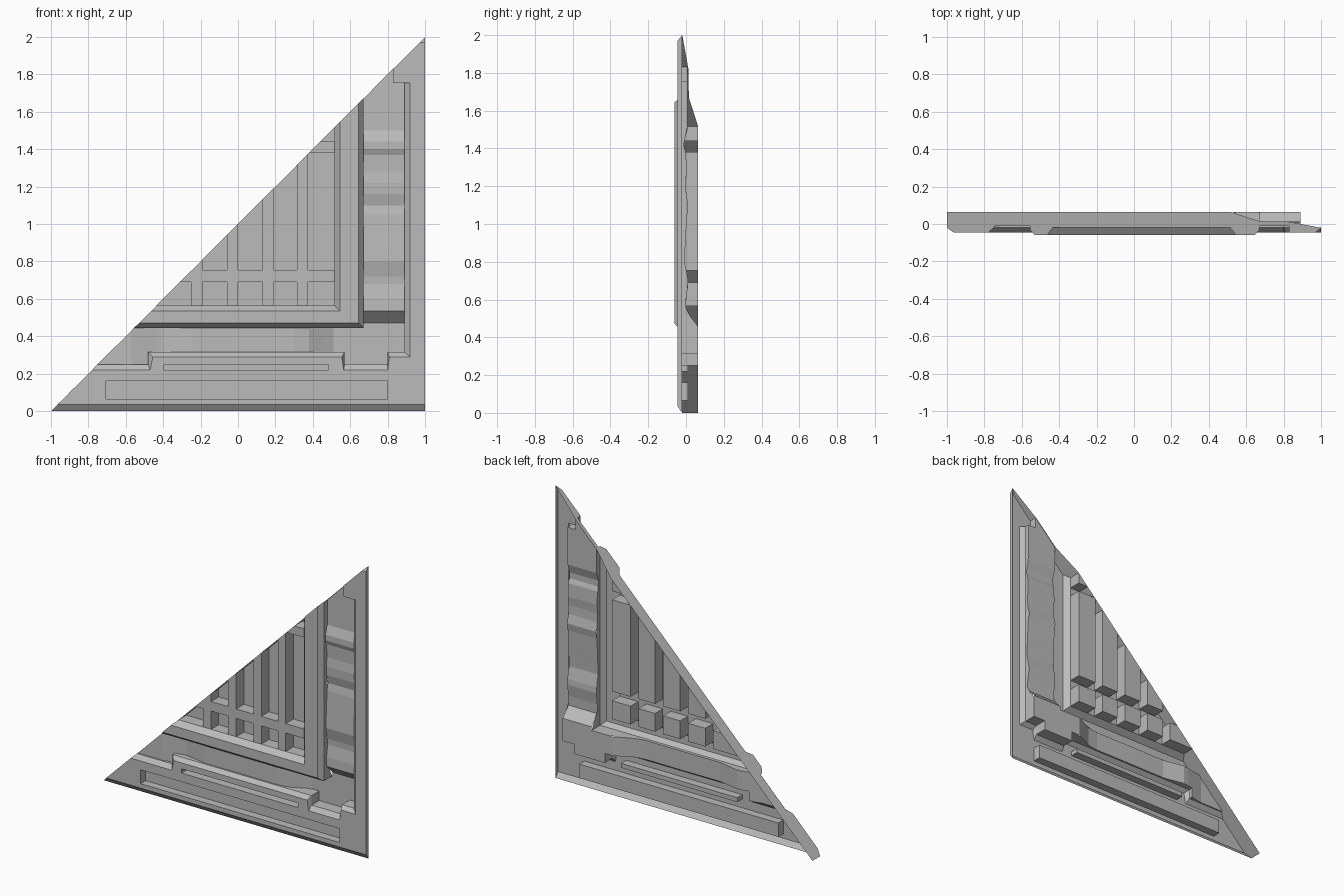
import bpy, bmesh
from mathutils import Vector

if "Cube" in bpy.data.objects:
    bpy.data.objects.remove(bpy.data.objects["Cube"])

RIM, LIP, DEEP, TOP = -0.045, -0.02, 0.063, -0.06

mat = bpy.data.materials.new("panel_grey")
mat.diffuse_color = (0.5, 0.5, 0.5, 1)
mat.use_nodes = True
mat.node_tree.nodes["Principled BSDF"].inputs["Base Color"].default_value = mat.diffuse_color


def finish(name, bm, toward=(0, -1, 0), clip=True):
    """Weld, trim along the diagonal, orient and store a sheet part."""
    bmesh.ops.remove_doubles(bm, verts=bm.verts, dist=1e-4)
    if clip:
        bmesh.ops.bisect_plane(bm, geom=bm.verts[:] + bm.edges[:] + bm.faces[:], dist=1e-5,
                               plane_co=(-1, 0, 0), plane_no=(-1, 0, 1), clear_outer=True)
    bmesh.ops.recalc_face_normals(bm, faces=bm.faces)
    total = sum((f.normal * f.calc_area() for f in bm.faces), Vector())
    if total.dot(Vector(toward)) < 0:
        bmesh.ops.reverse_faces(bm, faces=bm.faces)
    me = bpy.data.meshes.new(name)
    bm.to_mesh(me)
    bm.free()
    me.materials.append(mat)
    ob = bpy.data.objects.new(name, me)
    bpy.context.collection.objects.link(ob)


def sheet(name, polys, **kw):
    bm = bmesh.new()
    for p in polys:
        if len({tuple(round(c, 5) for c in v) for v in p}) > 2:
            bm.faces.new([bm.verts.new(v) for v in p])
    finish(name, bm, **kw)


def strip(a, b):
    """Quads joining two matching paths."""
    return [(a[i], a[i + 1], b[i + 1], b[i]) for i in range(len(a) - 1)]


def at(path, y):
    return [(x, y, z) for x, z in path]


def rect(x0, x1, z0, z1):
    return [(x0, z0), (x1, z0), (x1, z1), (x0, z1)]


def pocket(x0, x1, z0, z1, front, back):
    loop = rect(x0, x1, z0, z1)
    ring = loop + loop[:1]
    return strip(at(ring, front), at(ring, back)) + [at(loop, back)]


def lerp(table, t):
    for (a, u), (b, v) in zip(table, table[1:]):
        if t <= b:
            return u + (v - u) * max(0, t - a) / (b - a)
    return table[-1][1]


# wavy channel floor: depth along x (bottom arm) and along z (right arm)
WAVE_X = [(-1.2, -.01), (-.57, -.012), (-.44, .015), (-.4, .02), (-.25, -.01),
          (.0, -.008), (.3, -.01), (.38, 0), (.46, .04), (.51, DEEP), (.89, DEEP)]
WAVE_Z = [(.47, DEEP), (.535, -.002), (.6, .0), (.68, .012), (.72, .01), (.8, -.008),
          (.86, -.005), (.95, .0), (1.05, .005), (1.1, .014), (1.16, .0), (1.22, -.002),
          (1.28, .004), (1.37, .0), (1.4, -.012), (1.44, -.012), (1.5, .008), (2.2, .01)]


def floor_y(x, z):
    return lerp(WAVE_X, x) if z < .47 else lerp(WAVE_Z, z)


def drop(path, y):
    """Wall from a path at depth y back to the channel floor."""
    pts = []
    for (x0, z0), (x1, z1) in zip(path, path[1:]):
        pts += [(x0 + (x1 - x0) * i / 30, z0 + (z1 - z0) * i / 30) for i in range(31)]
    return strip(at(pts, y), [(x, floor_y(x, z), z) for x, z in pts])


# outer rim face with two groove openings
rim = [(-1.2, .22), (-.47, .22), (-.455, .29), (.555, .29), (.565, .22), (.8, .22),
       (.81, .29), (.92, .29), (.92, 1.755), (.83, 1.755), (.83, 1.97)]
lip = [(-1.2, .25), (-.48, .25), (-.48, .315), (.57, .315), (.57, .25), (.8, .25),
       (.8, .315), (.89, .315), (.89, 1.755), (.83, 1.755), (.83, 1.97)]
grooves = [(-.705, .8, .065, .16), (-.395, .485, .22, .25)]
bm = bmesh.new()
edges = []
for loop in [rim + [(1, 1.97), (1, .035), (-1.2, .035)]] + [rect(*g) for g in grooves]:
    vs = [bm.verts.new(v) for v in at(loop, RIM)]
    edges += [bm.edges.new((vs[i - 1], vs[i])) for i in range(len(vs))]
bmesh.ops.triangle_fill(bm, use_beauty=True, edges=edges, normal=(0, -1, 0))
finish("outer_rim", bm)

for i, g in enumerate(grooves):
    sheet(f"groove_{i + 1}", [p for p in pocket(*g, RIM, .01)])

# rim inner bevel and wall down to the channel
sheet("rim_inner_edge", strip(at(rim, RIM), at(lip, LIP)) + drop(lip, LIP))

# bottom and top chamfers, right side wall
sheet("bottom_chamfer", [[(-1.2, RIM, .035), (1, RIM, .035), (1, LIP, 0), (-1.2, LIP, 0)]])
sheet("top_chamfer", [[(.8, RIM, 1.97), (1, RIM, 1.97), (1, LIP, 2), (.8, LIP, 2)]])
sheet("right_side", [[(1, RIM, .035), (1, LIP, 0), (1, LIP, 2), (1, RIM, 1.97)]], toward=(1, 0, 0))

# bottom channel floor
xs = sorted({x for x, _ in WAVE_X} | {-.48, .57, .67, .8})
quads = []
for a, b in zip(xs, xs[1:]):
    m = (a + b) / 2
    z0 = .25 if m < -.48 or .57 < m < .8 else .315
    z1 = .445 if m < .67 else .47
    ya, yb = lerp(WAVE_X, a), lerp(WAVE_X, b)
    quads.append([(a, ya, z0), (b, yb, z0), (b, yb, z1), (a, ya, z1)])
sheet("bottom_channel", quads)

# right channel floor
zs = sorted({z for z, _ in WAVE_Z} | {1.755})
quads = []
for a, b in zip(zs, zs[1:]):
    x1 = .89 if b <= 1.756 else .83
    ya, yb = lerp(WAVE_Z, a), lerp(WAVE_Z, b)
    quads.append([(.67, ya, a), (x1, ya, a), (x1, yb, b), (.67, yb, b)])
sheet("right_channel", quads)


# raised L-shaped frame
def ell(x, z):
    return [(-1.2, z), (x, z), (x, 2.2)]


levels = [at(ell(.67, .445), -.03), at(ell(.645, .47), TOP),
          at(ell(.545, .535), TOP), at(ell(.515, .565), LIP)]
polys = drop(ell(.67, .445), -.03)
for a, b in zip(levels, levels[1:]):
    polys += strip(a, b)
sheet("raised_frame", polys)

# grille: columns of deep pockets separated by ribs
cols = [(-.6, -.25), (-.19, -.06), (0, .13), (.19, .315), (.375, .515)]
rows = [(.565, .69), (.755, 1.38), (1.44, 1.7)]
ribs = [rect(a[1], b[0], .565, 1.7) for a, b in zip(cols, cols[1:])]
ribs += [rect(*c, a[1], b[0]) for c in cols for a, b in zip(rows, rows[1:])]
sheet("grille_ribs", [at(r, LIP) for r in ribs])
for i, c in enumerate(cols):
    for j, r in enumerate(rows):
        if c[1] > r[0] - 1:
            sheet(f"grille_pocket_{i + 1}_{j + 1}", pocket(*c, *r, LIP, DEEP))

# diagonal side wall, between the front relief and the back edge
front = [(-1, LIP), (-.965, RIM), (-.78, RIM), (-.75, LIP), (-.748, -.01), (-.557, -.012),
         (-.555, -.03), (-.53, TOP), (-.465, TOP), (-.435, LIP), (.515, LIP), (.545, TOP),
         (.645, TOP), (.67, -.03), (.672, -.012), (.828, -.012), (.83, RIM), (.97, RIM), (1, LIP)]
back = [(-1, DEEP), (.52, DEEP), (.67, .015), (.82, .013), (1, LIP)]
xs = sorted({x for x, _ in front + back})
sheet("diagonal_side", strip([(x, lerp(front, x), x + 1) for x in xs],
                             [(x, lerp(back, x), x + 1) for x in xs]),
      toward=(-1, 0, 1), clip=False)
